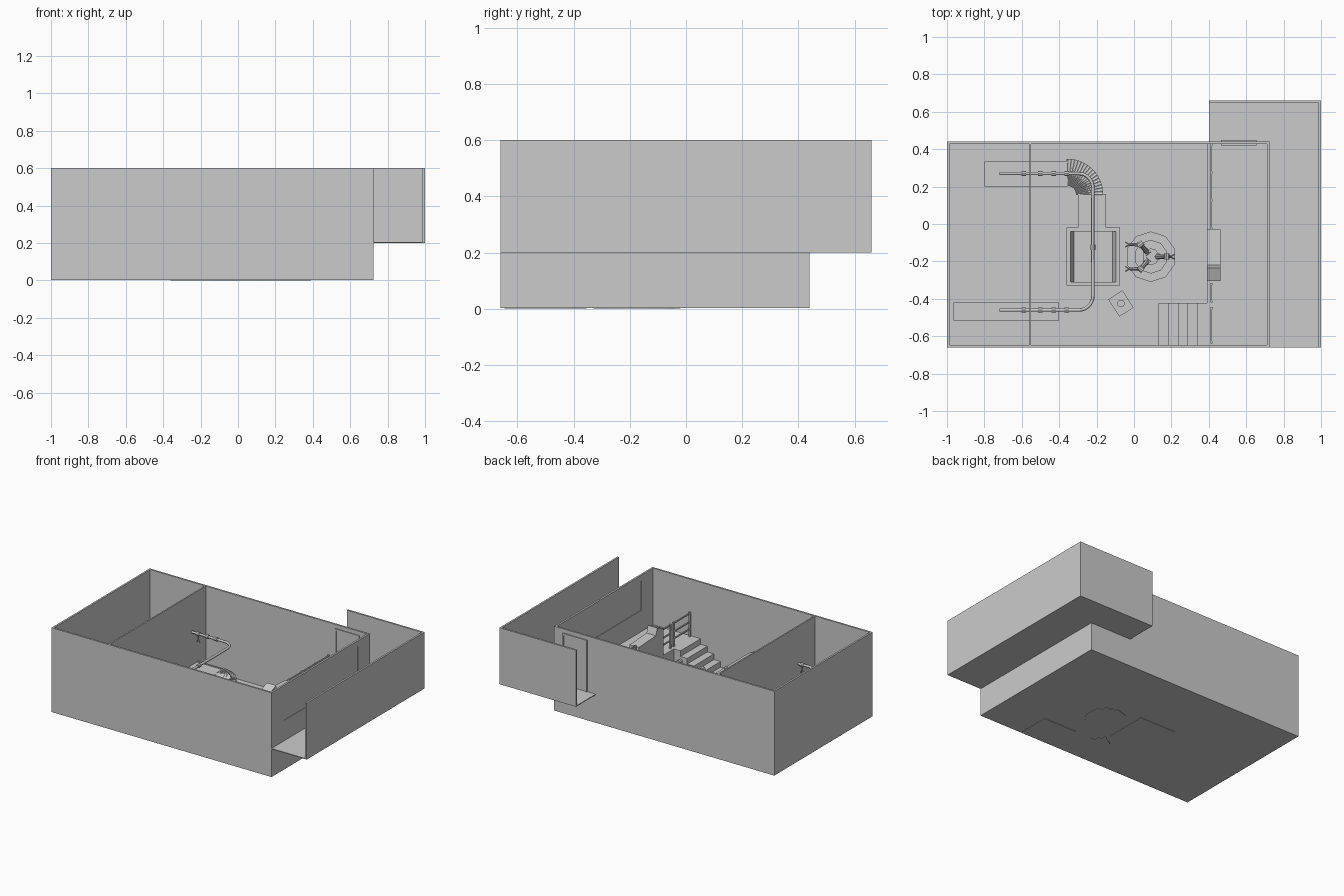
import bpy, bmesh
from math import sin, cos, pi, radians
from mathutils import Vector

if "Cube" in bpy.data.objects:
    bpy.data.objects.remove(bpy.data.objects["Cube"])


def mesh_object(name, bm):
    bmesh.ops.recalc_face_normals(bm, faces=bm.faces)
    me = bpy.data.meshes.new(name)
    bm.to_mesh(me)
    bm.free()
    ob = bpy.data.objects.new(name, me)
    bpy.context.collection.objects.link(ob)
    return ob


def box(name, x0, x1, y0, y1, z0, z1):
    bm = bmesh.new()
    bmesh.ops.create_cube(bm, size=1)
    for v in bm.verts:
        v.co = ((x0 + x1) / 2 + v.co.x * (x1 - x0),
                (y0 + y1) / 2 + v.co.y * (y1 - y0),
                (z0 + z1) / 2 + v.co.z * (z1 - z0))
    return mesh_object(name, bm)


def prism(name, pts, offset):
    """Extrude a closed 3D outline along an offset."""
    bm = bmesh.new()
    f = bm.faces.new([bm.verts.new(p) for p in pts])
    r = bmesh.ops.extrude_face_region(bm, geom=[f], use_keep_orig=True)
    bmesh.ops.translate(bm, vec=offset,
                        verts=[g for g in r["geom"] if isinstance(g, bmesh.types.BMVert)])
    return mesh_object(name, bm)


def rod(name, a, b, r, sides=8, r2=None):
    a, b = Vector(a), Vector(b)
    bm = bmesh.new()
    bmesh.ops.create_cone(bm, cap_ends=True, segments=sides, radius1=r,
                          radius2=r if r2 is None else r2, depth=(b - a).length)
    q = (b - a).to_track_quat('Z', 'Y')
    for v in bm.verts:
        v.co = q @ v.co + (a + b) / 2
    return mesh_object(name, bm)


T = 0.013   # wall thickness
H = 0.6     # wall height
# Room shell
box("room_floor", -1, 0.725, -0.66, 0.44, 0.003, 0.008)
box("wall_left", -1, -1 + T, -0.66, 0.44, 0.003, H)
box("wall_front", -1, 0.725, -0.66, -0.66 + T, 0.003, H)
box("wall_back", -1, 0.725, 0.44 - T, 0.44, 0.003, H)
box("partition", -0.56, -0.55, -0.65, 0.43, 0.003, H)
box("raised_platform", 0.39, 0.72, -0.65, 0.43, 0.003, 0.2)

# Right wall built around the long window
WX, W0, W1, Z0, Z1 = 0.725 - T, -0.52, 0.31, 0.35, 0.56
box("wall_right_sill", WX, 0.725, -0.66, 0.44, 0.003, Z0)
box("wall_right_header", WX, 0.725, -0.66, 0.44, Z1, H)
box("wall_right_front_end", WX, 0.725, -0.66, W0, Z0, Z1)
box("wall_right_back_end", WX, 0.725, W1, 0.44, Z0, Z1)
box("window_pane", WX + 0.004, 0.721, W0, W1, Z0, Z1)

# Outer corridor, open at both ends
box("corridor_floor_side", 0.725, 1, -0.66, 0.66, 0.2, 0.206)
box("corridor_floor_back", 0.4, 0.725, 0.44, 0.66, 0.2, 0.206)
box("corridor_wall_side", 1 - T, 1, -0.66, 0.66, 0.2, H)
box("corridor_wall_back", 0.4, 1, 0.66 - T, 0.66, 0.2, H)

# Door and its frame in the back wall
box("door", 0.475, 0.645, 0.424, 0.443, 0.2, 0.56)
for x in (0.465, 0.645):
    box("door_jamb", x, x + 0.01, 0.421, 0.448, 0.2, 0.57)
box("door_lintel", 0.465, 0.655, 0.421, 0.448, 0.56, 0.572)

# Stairs as one stepped profile
n, sx, w = 5, 0.13, 0.052
prof = [(sx, -0.647, 0)]
for i in range(n):
    prof += [(sx + i * w, -0.647, (i + 1) * 0.04), (sx + (i + 1) * w, -0.647, (i + 1) * 0.04)]
prof.append((sx + n * w, -0.647, 0))
prism("stairs", prof, (0, 0.225, 0))

# Railings along the platform edge
for y0, y1, posts in ((-0.03, 0.43, 4), (-0.42, -0.315, 2), (-0.64, -0.445, 2)):
    for z in (0.25, 0.3, 0.36):
        box("rail", 0.41, 0.418, y0, y1, z, z + 0.009)
    for i in range(posts):
        y = y0 + 0.006 + (y1 - y0 - 0.012) * i / (posts - 1)
        box("rail_post", 0.408, 0.42, y - 0.006, y + 0.006, 0.2, 0.372)

# Control desk with raised slanted screen
desk = [(-0.03, 0.2), (-0.03, 0.36), (-0.22, 0.37), (-0.235, 0.42), (-0.305, 0.39), (-0.305, 0.2)]
prism("control_desk", [(0.39, y, z) for y, z in desk], (0.073, 0, 0))


# Conveyors: slab belt, side lips and legs
def conveyor(name, x0, x1, y0, y1, along_x, top=0.1):
    box(name + "_belt", x0, x1, y0, y1, top - 0.035, top)
    e = 0.008
    for s in (0, 1):
        if along_x:
            y = y0 if s == 0 else y1 - e
            box(name + "_lip", x0, x1, y, y + e, top - 0.04, top + 0.006)
        else:
            x = x0 if s == 0 else x1 - e
            box(name + "_lip", x, x + e, y0, y1, top - 0.04, top + 0.006)
    for x in (x0 + 0.02, x1 - 0.02):
        for y in (y0 + 0.012, y1 - 0.012):
            box(name + "_leg", x - 0.007, x + 0.007, y - 0.007, y + 0.007, 0.008, top - 0.03)


conveyor("rear_conveyor", -0.8, -0.355, 0.2, 0.335, True)
conveyor("middle_conveyor", -0.3, -0.15, -0.02, 0.16, False)
conveyor("front_conveyor", -0.965, -0.4, -0.515, -0.42, True)

# Curved conveyor: quarter ring slab with rollers
cx, cy, ri, ro, N = -0.355, 0.158, 0.045, 0.19, 16
arc = [(cos(pi / 2 * i / N), sin(pi / 2 * i / N)) for i in range(N + 1)]
ring = [(cx + ro * c, cy + ro * s, 0.06) for c, s in arc]
ring += [(cx + ri * c, cy + ri * s, 0.06) for c, s in reversed(arc)]
prism("curved_conveyor", ring, (0, 0, 0.035))
for c, s in arc:
    rod("roller", (cx + ri * c, cy + ri * s, 0.096), (cx + ro * c, cy + ro * s, 0.096), 0.004, 6, 0.008)

# Open bin machine
X0, X1, Y0, Y1 = -0.36, -0.075, -0.33, -0.02
box("bin_base", X0, X1, Y0, Y1, 0, 0.04)
box("bin_side_left", X0, X0 + 0.02, Y0, Y1, 0.04, 0.1)
box("bin_side_right", X1 - 0.02, X1, Y0, Y1, 0.04, 0.1)
box("bin_side_front", X0, X1, Y0, Y0 + 0.02, 0.04, 0.1)
box("bin_side_back", X0, X1, Y1 - 0.02, Y1, 0.04, 0.1)
for xa, xb in ((X0 + 0.02, X0 + 0.04), (X1 - 0.02, X1 - 0.04)):
    prism("bin_slope", [(xa, Y0 + 0.02, 0.04), (xa, Y0 + 0.02, 0.1), (xb, Y0 + 0.02, 0.04)],
          (0, Y1 - Y0 - 0.04, 0))

# Overhead rail: rounded U path with square-ish tube
RZ, r = 0.335, 0.075
path = [(-0.72, 0.27)]
path += [(-0.295 + r * sin(a), 0.195 + r * cos(a)) for a in [pi / 2 * i / 8 for i in range(9)]]
path += [(-0.295 + r * cos(a), -0.385 - r * sin(a)) for a in [pi / 2 * i / 8 for i in range(9)]]
path += [(-0.72, -0.46)]
cu = bpy.data.curves.new("overhead_rail", 'CURVE')
cu.dimensions = '3D'
cu.bevel_depth = 0.009
cu.bevel_resolution = 1
cu.use_fill_caps = True
sp = cu.splines.new('POLY')
sp.points.add(len(path) - 1)
for p, (x, y) in zip(sp.points, path):
    p.co = (x, y, RZ, 1)
bpy.context.collection.objects.link(bpy.data.objects.new("overhead_rail", cu))

# Collars and hanging grippers on the rail
for y in (0.27, -0.46):
    for x in (-0.59, -0.5, -0.43, -0.36):
        rod("rail_collar", (x - 0.012, y, RZ), (x + 0.012, y, RZ), 0.014)
    for x in (-0.59, -0.5):
        rod("hanger", (x, y, RZ), (x, y, RZ - 0.035), 0.005)
        for s in (-1, 1):
            rod("gripper_finger", (x, y, RZ - 0.035), (x + s * 0.012, y, RZ - 0.06), 0.004, 6)
rod("rail_joint", (-0.22, -0.14, RZ), (-0.22, -0.11, RZ), 0.013)

# Robot station: stepped ten-sided base with three jointed arms
C = Vector((0.09, -0.175, 0))
for rad, z0, z1 in ((0.135, 0, 0.025), (0.09, 0.025, 0.05), (0.045, 0.05, 0.15)):
    rod("robot_base", C + Vector((0, 0, z0)), C + Vector((0, 0, z1)), rad, 10)
for ang in (0, 130, 230):
    d = Vector((cos(radians(ang)), sin(radians(ang)), 0))
    t = Vector((1 if ang == 0 else -1, 0, 0))
    a = C + d * 0.03 + Vector((0, 0, 0.14))
    b = C + d * 0.085 + Vector((0, 0, 0.22 if ang else 0.26))
    c = b + t * (0.02 if ang == 0 else 0.06) + Vector((0, 0, -0.06))
    rod("upper_arm", a, b, 0.014, 8, 0.01)
    rod("forearm", b, c, 0.011, 8, 0.007)
    side = Vector((-d.y, d.x, 0)) * 0.016
    for p in (a, b):
        rod("arm_joint", p - side, p + side, 0.016, 10)
    for s in (-1, 1):
        tip = c + t * 0.02 + Vector((0, s * 0.012, -0.015))
        rod("arm_finger", c, tip, 0.004, 6)

# Small turned pedestal with a knob
ped = box("pedestal", -0.045, 0.045, -0.055, 0.055, 0.0, 0.12)
ped.location = (-0.07, -0.425, 0)
ped.rotation_euler.z = radians(33)
rod("pedestal_knob", (-0.07, -0.425, 0.12), (-0.07, -0.425, 0.14), 0.02, 12)
